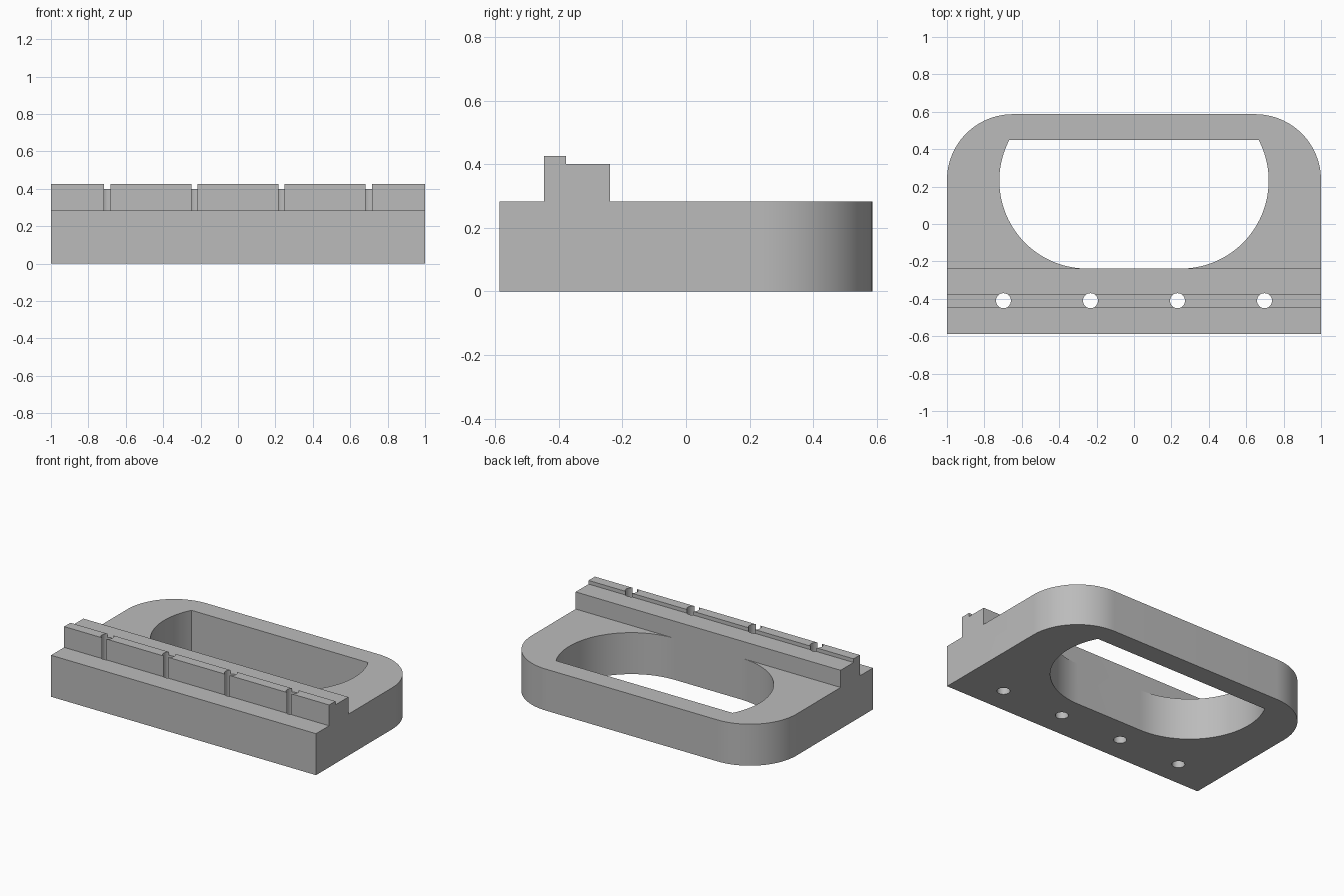
import bpy, bmesh
from math import cos, sin, pi, radians, asin

cube = bpy.data.objects.get("Cube")
if cube:
    bpy.data.objects.remove(cube, do_unlink=True)

HALF_Y, BASE_Z = 0.587, 0.283
RAIL_FRONT, RAIL_BACK = -0.446, -0.2385

grey = bpy.data.materials.new("plain grey")
grey.use_nodes = True
colour = (0.5, 0.5, 0.5, 1)
grey.diffuse_color = colour
grey.node_tree.nodes["Principled BSDF"].inputs["Base Color"].default_value = colour


def prism(name, points, vector):
    """Extrude a closed loop of 3D points along a vector."""
    bm = bmesh.new()
    face = bm.faces.new([bm.verts.new(p) for p in points])
    grown = bmesh.ops.extrude_face_region(bm, geom=[face])["geom"]
    bmesh.ops.translate(bm, vec=vector,
                        verts=[v for v in grown if isinstance(v, bmesh.types.BMVert)])
    bmesh.ops.recalc_face_normals(bm, faces=bm.faces)
    mesh = bpy.data.meshes.new(name)
    bm.to_mesh(mesh)
    bm.free()
    mesh.materials.append(grey)
    obj = bpy.data.objects.new(name, mesh)
    bpy.context.collection.objects.link(obj)
    return obj


def arc(cx, cy, r, start, end, steps=24):
    return [(cx + r * cos(start + (end - start) * i / steps),
             cy + r * sin(start + (end - start) * i / steps)) for i in range(steps + 1)]


def upright(name, outline, bottom=-0.1, height=0.8):
    return prism(name, [(x, y, bottom) for x, y in outline], (0, 0, height))


def mirrored(right_side):
    """Close a right-hand outline with its mirror image."""
    return right_side + [(-x, y) for x, y in reversed(right_side)]


def boolean(target, tool, operation):
    tool.hide_render = True
    mod = target.modifiers.new(tool.name, "BOOLEAN")
    mod.object, mod.operation, mod.solver = tool, operation, "EXACT"
    bpy.context.view_layer.objects.active = target
    bpy.ops.object.modifier_apply(modifier=mod.name)
    bpy.data.objects.remove(tool, do_unlink=True)


# Stepped side profile: slab, raised rail and thin front lip
profile = [(-HALF_Y, 0), (0.7, 0), (0.7, BASE_Z), (RAIL_BACK, BASE_Z), (RAIL_BACK, 0.4),
           (-0.378, 0.4), (-0.378, 0.425), (RAIL_FRONT, 0.425), (RAIL_FRONT, BASE_Z),
           (-HALF_Y, BASE_Z)]
body = prism("railed_handle_block", [(-1.1, y, z) for y, z in profile], (2.2, 0, 0))

# Plan outline with two rounded back corners
r = 0.352
plan = mirrored([(1, -0.7)] + arc(1 - r, HALF_Y - r, r, 0, pi / 2))
boolean(body, upright("plan_trim", plan), "INTERSECT")

# Grip opening: round sides, flat back edge
R, cx = 0.47, 0.25
cy = RAIL_BACK + R
opening = mirrored(arc(cx, cy, R, -pi / 2, asin((0.45 - cy) / R), 48))
boolean(body, upright("grip_cutter", opening), "DIFFERENCE")

# Four vertical holes that break through the front of the rail
for i in range(4):
    x = -0.698 + i * 0.4653
    circle = arc(x, -0.41, 0.04, 0, 2 * pi, 48)[:-1]
    boolean(body, upright("hole_cutter", circle), "DIFFERENCE")

bpy.ops.object.select_all(action="DESELECT")
body.select_set(True)
bpy.context.view_layer.objects.active = body
bpy.ops.object.shade_smooth_by_angle(angle=radians(30))
